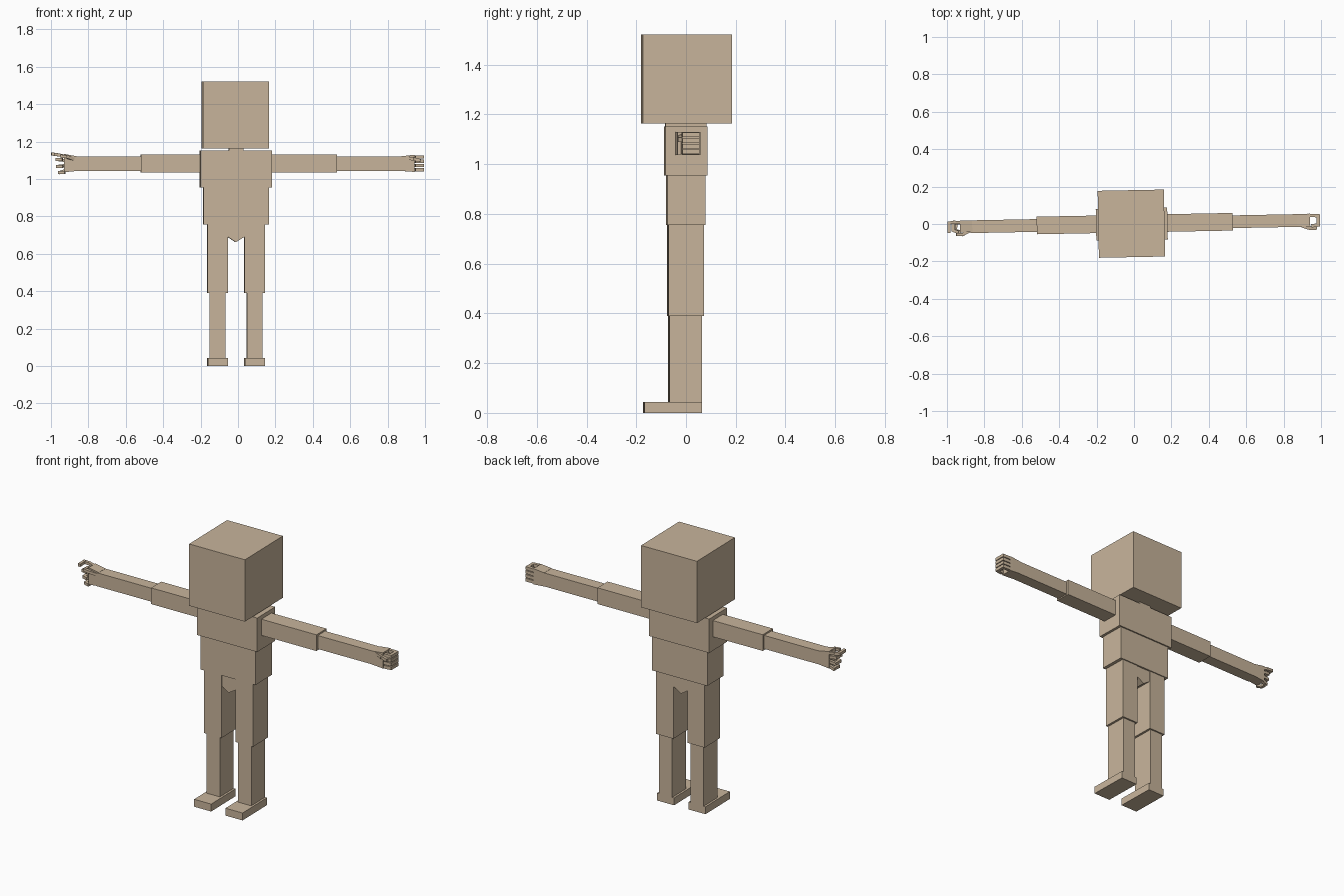
import bpy
import bmesh
from mathutils import Vector, Matrix

cube = bpy.data.objects.get("Cube")
if cube:
    bpy.data.objects.remove(cube, do_unlink=True)

# One tan colour for the whole figure
TAN = (0.58, 0.46, 0.33, 1.0)
mat = bpy.data.materials.new("tan")
mat.diffuse_color = TAN
mat.use_nodes = True
bsdf = mat.node_tree.nodes["Principled BSDF"]
bsdf.inputs["Base Color"].default_value = TAN
bsdf.inputs["Roughness"].default_value = 0.8

# The figure is turned very slightly about the vertical axis
YAW = Matrix.Rotation(0.019, 4, 'Z')


def finish(name, bm):
    bmesh.ops.recalc_face_normals(bm, faces=bm.faces)
    bm.transform(YAW)
    mesh = bpy.data.meshes.new(name)
    bm.to_mesh(mesh)
    bm.free()
    mesh.materials.append(mat)
    ob = bpy.data.objects.new(name, mesh)
    bpy.context.collection.objects.link(ob)
    return ob


def box(name, x, y, z, flare=None):
    """Box from ranges; flare = (direction, z range) reshapes the outer end."""
    bm = bmesh.new()
    bmesh.ops.create_cube(bm, size=1)
    for v in bm.verts:
        zr = z
        if flare and v.co.x * flare[0] > 0:
            zr = flare[1]
        v.co = Vector([r[0] if c < 0 else r[1] for c, r in zip(v.co, (x, y, zr))])
    return finish(name, bm)


def prism(name, outline, y):
    """Extrude an x-z outline through a y range."""
    bm = bmesh.new()
    face = bm.faces.new([bm.verts.new((px, y[0], pz)) for px, pz in outline])
    ext = bmesh.ops.extrude_face_region(bm, geom=[face])
    verts = [g for g in ext["geom"] if isinstance(g, bmesh.types.BMVert)]
    bmesh.ops.translate(bm, verts=verts, vec=(0, y[1] - y[0], 0))
    return finish(name, bm)


def finger(name, points, t=0.016):
    """Chain of square segments following the joint points."""
    bm = bmesh.new()
    for a, b in zip(points, points[1:]):
        a, b = Vector(a), Vector(b)
        d = (b - a).normalized()
        side = d.cross(Vector((0, 0, 1))).normalized()
        up = side.cross(d)
        rot = Matrix((d, side, up)).transposed().to_4x4()
        size = Matrix.Diagonal(((b - a).length + t * 0.8, t, t, 1))
        bmesh.ops.create_cube(bm, size=1,
                              matrix=Matrix.Translation((a + b) / 2) @ rot @ size)
    return finish(name, bm)


# Head and torso
box("head", (-0.191, 0.163), (-0.177, 0.181), (1.163, 1.522))
box("neck", (-0.05, 0.028), (-0.083, 0.082), (1.145, 1.166))
box("chest", (-0.203, 0.179), (-0.085, 0.084), (0.955, 1.152))
box("abdomen", (-0.186, 0.163), (-0.077, 0.076), (0.756, 0.956))

# Hips with a small notched point between the legs
prism("hips", [(-0.16, 0.758), (-0.16, 0.69), (-0.055, 0.69), (-0.013, 0.662),
               (0.032, 0.69), (0.135, 0.69), (0.135, 0.758)], (-0.07, 0.066))

# Legs and feet
for side, cx in (("right", -0.1105), ("left", 0.0885)):
    box(side + "_thigh", (cx - 0.055, cx + 0.055), (-0.073, 0.070), (0.39, 0.757))
    box(side + "_shin", (cx - 0.042, cx + 0.042), (-0.069, 0.061), (0.03, 0.392))
    box(side + "_foot", (cx - 0.054, cx + 0.054), (-0.169, 0.061), (0.0, 0.043))

# Arms
for side, s, elbow, wrist in (("right", -1, 0.52, 0.875), ("left", 1, 0.528, 0.885)):
    for part, a, b, hw, zr in (("upper_arm", 0.15, elbow, 0.047, (1.036, 1.130)),
                               ("forearm", elbow - 0.01, wrist, 0.034, (1.043, 1.121))):
        box(f"{side}_{part}", tuple(sorted((s * a, s * b))),
            (0.002 - hw, 0.002 + hw), zr)

# Left hand: closed fist
box("left_palm", (0.875, 0.942), (-0.034, 0.037), (1.043, 1.122), (1, (1.038, 1.129)))
for i, n in enumerate(("little", "ring", "middle", "index")):
    z = 1.050 + i * 0.0225
    finger(f"left_{n}_finger", [(0.935, 0.028, z), (0.986, 0.026, z),
                                (0.985, -0.024, z), (0.955, -0.027, z)], 0.018)
finger("left_thumb", [(0.905, -0.03, 1.112), (0.935, -0.04, 1.108),
                      (0.968, -0.042, 1.10)], 0.017)

# Right hand: open, with spread and bent fingers
box("right_palm", (-0.93, -0.865), (-0.027, 0.036), (1.043, 1.122), (-1, (1.036, 1.134)))
finger("right_index_finger", [(-0.925, 0.024, 1.122), (-0.96, 0.028, 1.129),
                              (-0.990, 0.024, 1.133), (-0.989, -0.022, 1.133)])
for n, z0, z1, reach in (("middle", 1.098, 1.104, 0.966), ("ring", 1.073, 1.068, 0.962),
                         ("little", 1.047, 1.035, 0.952)):
    finger(f"right_{n}_finger", [(-0.92, 0.024, z0), (-reach, 0.022, z1),
                                 (-reach - 0.002, -0.016, z1),
                                 (-reach + 0.02, -0.024, z1)])
finger("right_thumb", [(-0.885, -0.024, 1.108), (-0.915, -0.038, 1.118),
                       (-0.945, -0.038, 1.122)])
